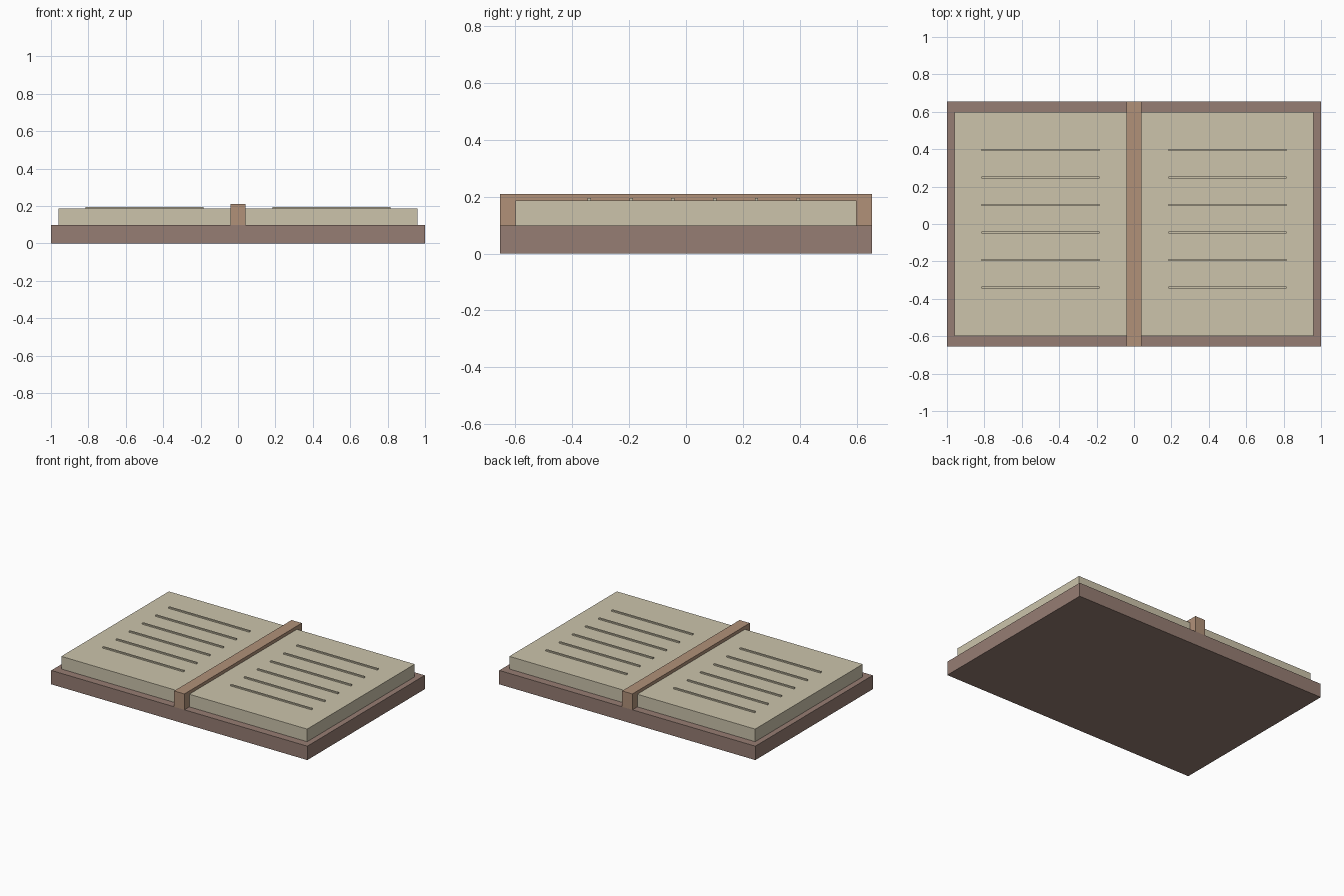
import bpy
import bmesh

cube = bpy.data.objects.get("Cube")
if cube:
    bpy.data.objects.remove(cube, do_unlink=True)


def make_material(name, rgb):
    """Flat material from an sRGB colour in 0-255."""
    linear = [((c / 255 + 0.055) / 1.055) ** 2.4 for c in rgb] + [1.0]
    mat = bpy.data.materials.new(name)
    mat.use_nodes = True
    mat.diffuse_color = linear
    node = next(n for n in mat.node_tree.nodes if n.type == 'BSDF_PRINCIPLED')
    node.inputs["Base Color"].default_value = linear
    return mat


def box(name, mat, x, y, z):
    """Box spanning the given (low, high) ranges."""
    bm = bmesh.new()
    bmesh.ops.create_cube(bm, size=1)
    for v in bm.verts:
        v.co = [r[0] if c < 0 else r[1] for c, r in zip(v.co, (x, y, z))]
    mesh = bpy.data.meshes.new(name)
    bm.to_mesh(mesh)
    bm.free()
    mesh.materials.append(mat)
    obj = bpy.data.objects.new(name, mesh)
    bpy.context.collection.objects.link(obj)
    return obj


cover_brown = make_material("cover brown", (150, 125, 115))
spine_tan = make_material("spine tan", (177, 145, 121))
paper = make_material("paper cream", (204, 196, 171))

DEPTH = 0.655
COVER_TOP = 0.098
PAGE_TOP = 0.187

# Cover slab and raised spine
box("cover", cover_brown, (-1, 1), (-DEPTH, DEPTH), (0, COVER_TOP))
box("spine", spine_tan, (-0.04, 0.04), (-DEPTH, DEPTH), (COVER_TOP, 0.21))

# Page blocks with six raised text lines on each side
for side, s in (("left", 1), ("right", -1)):
    span = lambda a, b: sorted((a * s, b * s))
    box(side + "_pages", paper, span(0.04, 0.96), (-0.6, 0.6),
        (COVER_TOP, PAGE_TOP))
    for i in range(6):
        y = -0.34 + i * 0.147
        box(f"{side}_line_{i + 1}", paper, span(0.185, 0.815),
            (y - 0.006, y + 0.006), (PAGE_TOP, PAGE_TOP + 0.009))
